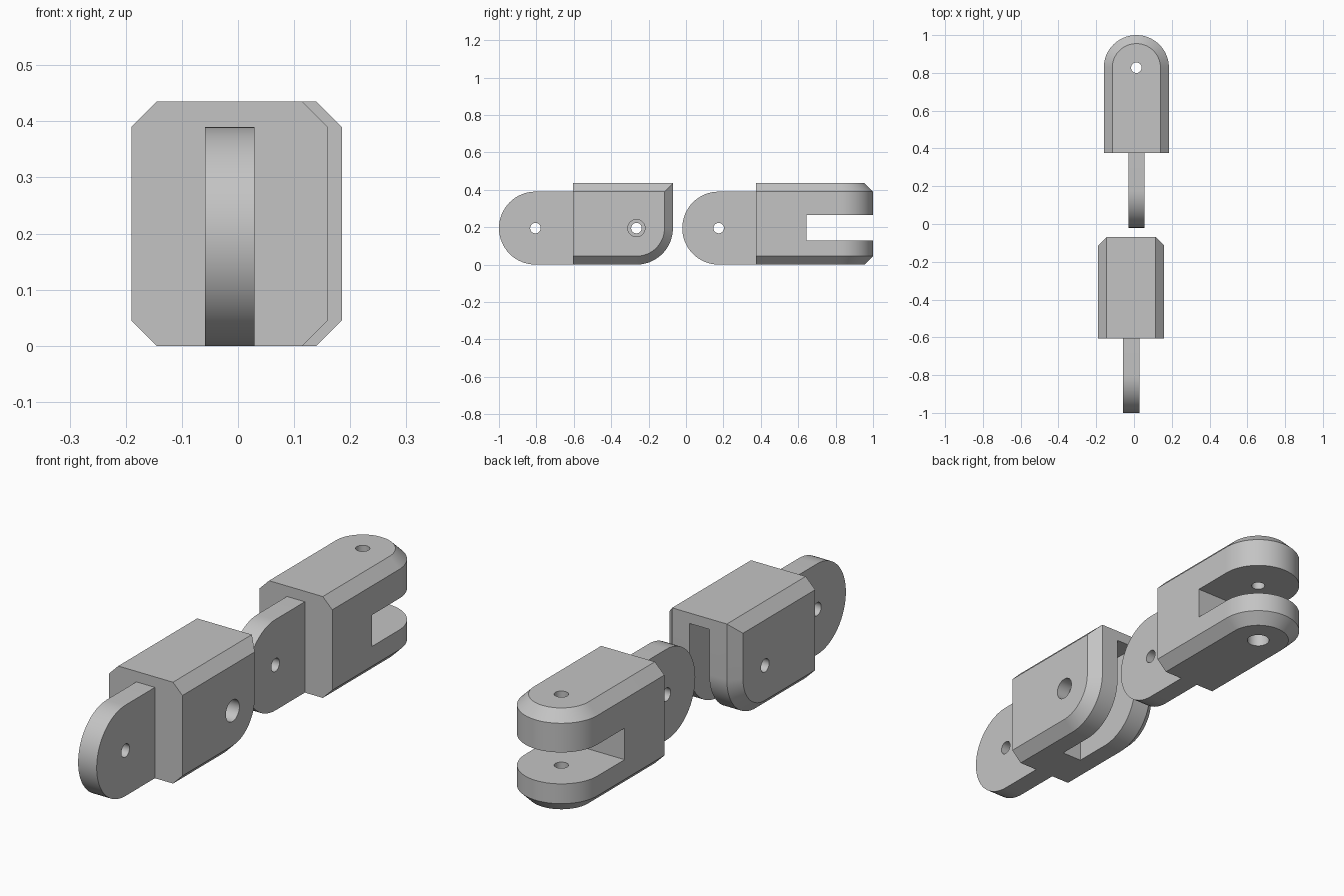
import bpy
import bmesh
from math import sin, cos, pi
from mathutils import Matrix, Vector

cube = bpy.data.objects.get("Cube")
if cube:
    bpy.data.objects.remove(cube, do_unlink=True)

grey = bpy.data.materials.new("plain_grey")
grey.use_nodes = True
COLOUR = (0.55, 0.55, 0.55, 1)
grey.diffuse_color = COLOUR
grey.node_tree.nodes["Principled BSDF"].inputs["Base Color"].default_value = COLOUR

CHAMFER = 0.045
HEIGHT = 0.435
KNUCKLE = 0.195   # tongue radius and hinge height
PIN = 0.028
BORE = 0.046
BORE_DEPTH = 0.06


def arc(centre, radius, start, end, steps=32):
    """Points along a circular arc, angles in units of pi."""
    angles = [pi * (start + (end - start) * i / steps) for i in range(steps + 1)]
    return [(centre[0] + radius * cos(a), centre[1] + radius * sin(a)) for a in angles]


def loft(name, layers, place):
    """Skin a stack of (outline, level) layers; place maps (u, v, level) to xyz."""
    bm = bmesh.new()
    rings = [[bm.verts.new(place(u, v, w)) for u, v in outline] for outline, w in layers]
    count = len(rings[0])
    for low, high in zip(rings, rings[1:]):
        for i in range(count):
            j = (i + 1) % count
            bm.faces.new((low[i], low[j], high[j], high[i]))
    bm.faces.new(rings[0])
    bm.faces.new(rings[-1])
    bmesh.ops.recalc_face_normals(bm, faces=bm.faces)
    mesh = bpy.data.meshes.new(name)
    bm.to_mesh(mesh)
    bm.free()
    obj = bpy.data.objects.new(name, mesh)
    bpy.context.collection.objects.link(obj)
    mesh.materials.append(grey)
    return obj


def sideways(u, v, w):
    return (w, u, v)


def upright(u, v, w):
    return (u, v, w)


def chamfered(outline, low, high):
    """Layers of a slab whose two rims are bevelled."""
    return [(outline(CHAMFER), low), (outline(0), low + CHAMFER),
            (outline(0), high - CHAMFER), (outline(CHAMFER), high)]


def box_cutter(low, high):
    low, high = Vector(low), Vector(high)
    rect = [(low.x, low.y), (high.x, low.y), (high.x, high.y), (low.x, high.y)]
    return loft("slot_cutter", [(rect, low.z), (rect, high.z)], upright)


def pin_cutter(centre, radius, low, high, place):
    ring = arc(centre, radius, 0, 2, 40)[:-1]
    return loft("pin_cutter", [(ring, low), (ring, high)], place)


def finish(obj, cutters):
    """Cut the slots and holes, then smooth the rounded surfaces."""
    for cutter in cutters:
        cutter.hide_render = True
        mod = obj.modifiers.new("cut", 'BOOLEAN')
        mod.operation = 'DIFFERENCE'
        mod.solver = 'EXACT'
        mod.object = cutter
    graph = bpy.context.evaluated_depsgraph_get()
    mesh = bpy.data.meshes.new_from_object(obj.evaluated_get(graph))
    obj.modifiers.clear()
    obj.data = mesh
    for cutter in cutters:
        bpy.data.objects.remove(cutter, do_unlink=True)
    bpy.ops.object.select_all(action='DESELECT')
    obj.select_set(True)
    bpy.context.view_layer.objects.active = obj
    bpy.ops.object.shade_smooth_by_angle(angle=pi / 9)


def tongue(name, x, width, pivot, root):
    """Rounded hinge tongue with a pin hole."""
    centre = (pivot, KNUCKLE)
    outline = arc(centre, KNUCKLE, 0.5, 1.5) + [(root, 0), (root, 2 * KNUCKLE)]
    low, high = x - width / 2, x + width / 2
    obj = loft(name, [(outline, low), (outline, high)], sideways)
    finish(obj, [pin_cutter(centre, PIN, low - 1, high + 1, sideways)])


# Front link: vertical slot, side pin, rounded lower back corner
FX, F_ROOT, F_BACK = -0.015, -0.605, -0.07
F_HALF = 0.175
f_pivot = (F_BACK - KNUCKLE, KNUCKLE)


def front_outline(inset):
    top = HEIGHT - inset
    return ([(F_ROOT, top), (F_ROOT, inset)]
            + arc(f_pivot, KNUCKLE - inset, -0.5, 0)
            + [(F_BACK - inset, top)])


f_left, f_right = FX - F_HALF, FX + F_HALF
front_body = loft("front_link_body", chamfered(front_outline, f_left, f_right), sideways)
finish(front_body, [
    box_cutter((FX - 0.047, -0.425, -0.1), (FX + 0.047, 0.1, 0.39)),
    pin_cutter(f_pivot, PIN, f_left - 0.1, f_right + 0.1, sideways),
    pin_cutter(f_pivot, BORE, f_right - BORE_DEPTH, f_right + 0.1, sideways),
])
tongue("front_link_tongue", FX, 0.088, -0.805, F_ROOT)

# Rear link: horizontal slot, upright pin, semicircular back end
RX, R_ROOT = 0.0125, 0.375
R_HALF = 0.1725
r_pivot = (RX, 1 - R_HALF)


def rear_outline(inset):
    half = R_HALF - inset
    return [(RX - half, R_ROOT), (RX + half, R_ROOT)] + arc(r_pivot, half, 0, 1, 48)


rear_body = loft("rear_link_body", chamfered(rear_outline, 0, HEIGHT), upright)
finish(rear_body, [
    box_cutter((-1, 0.645, 0.13), (1, 1.1, 0.265)),
    pin_cutter(r_pivot, PIN, -0.1, HEIGHT + 0.1, upright),
    pin_cutter(r_pivot, BORE, -0.1, BORE_DEPTH, upright),
])
tongue("rear_link_tongue", RX, 0.085, 0.175, R_ROOT)
